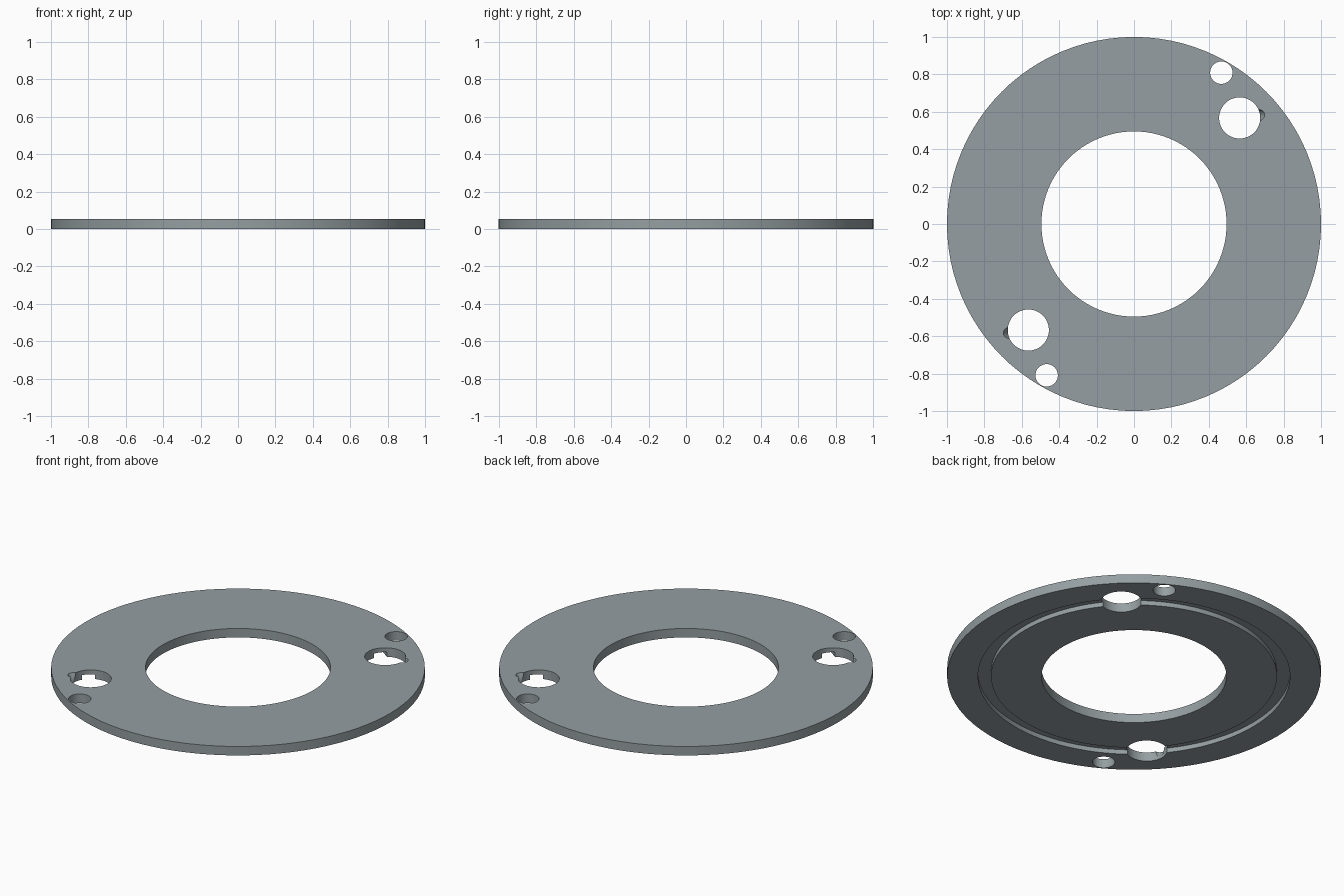
import bpy, bmesh, math
from mathutils import Vector

if "Cube" in bpy.data.objects:
    bpy.data.objects.remove(bpy.data.objects["Cube"])

SEG = 96
THICK = 0.053
GROOVE = 0.027

# Ring plate: lathed cross-section with a shallow groove in the underside
profile = [(0.495, 0), (0.765, 0), (0.765, GROOVE), (0.835, GROOVE),
           (0.835, 0), (1.0, 0), (1.0, THICK), (0.495, THICK)]
bm = bmesh.new()
rings = []
for i in range(SEG):
    a = 2 * math.pi * i / SEG
    rings.append([bm.verts.new((r * math.cos(a), r * math.sin(a), z)) for r, z in profile])
n = len(profile)
for i in range(SEG):
    p, q = rings[i], rings[(i + 1) % SEG]
    for j in range(n):
        k = (j + 1) % n
        bm.faces.new((p[j], q[j], q[k], p[k]))
bmesh.ops.recalc_face_normals(bm, faces=bm.faces)
mesh = bpy.data.meshes.new("ring_plate")
bm.to_mesh(mesh)
bm.free()
plate = bpy.data.objects.new("ring_plate", mesh)
bpy.context.collection.objects.link(plate)

# Blue-grey metal colour
metal = bpy.data.materials.new("blue_grey_metal")
metal.diffuse_color = (0.30, 0.345, 0.36, 1)
metal.use_nodes = True
metal.node_tree.nodes["Principled BSDF"].inputs["Base Color"].default_value = metal.diffuse_color
mesh.materials.append(metal)


def cut_cylinder(name, start, end, radius, verts=48):
    """Subtract a cylinder running from start to end from the plate."""
    start, end = Vector(start), Vector(end)
    axis = end - start
    bpy.ops.mesh.primitive_cylinder_add(vertices=verts, radius=radius,
                                        depth=axis.length, location=(start + end) / 2)
    cutter = bpy.context.object
    cutter.name = name
    cutter.rotation_euler = axis.to_track_quat('Z', 'Y').to_euler()
    cutter.hide_render = True
    cutter.data.materials.append(metal)
    bpy.context.view_layer.objects.active = plate
    mod = plate.modifiers.new(name, 'BOOLEAN')
    mod.operation = 'DIFFERENCE'
    mod.solver = 'EXACT'
    mod.object = cutter
    bpy.ops.object.modifier_apply(modifier=mod.name)
    bpy.data.objects.remove(cutter, do_unlink=True)


# Hole pairs, repeated at half a turn
for s in (1, -1):
    cut_cylinder("large_hole", (s * 0.565, s * 0.567, -0.1), (s * 0.565, s * 0.567, 0.2), 0.11)
    cut_cylinder("small_hole", (s * 0.467, s * 0.809, -0.1), (s * 0.467, s * 0.809, 0.2), 0.06, 32)
    # slanted relief notch on the outer side of the large hole
    cut_cylinder("notch", (s * 0.642, s * 0.578, 0.018), (s * 0.69, s * 0.586, 0.10), 0.031, 24)

# Smooth walls, crisp edges
bpy.ops.object.select_all(action='DESELECT')
plate.select_set(True)
bpy.context.view_layer.objects.active = plate
bpy.ops.object.shade_smooth_by_angle(angle=math.radians(30))
